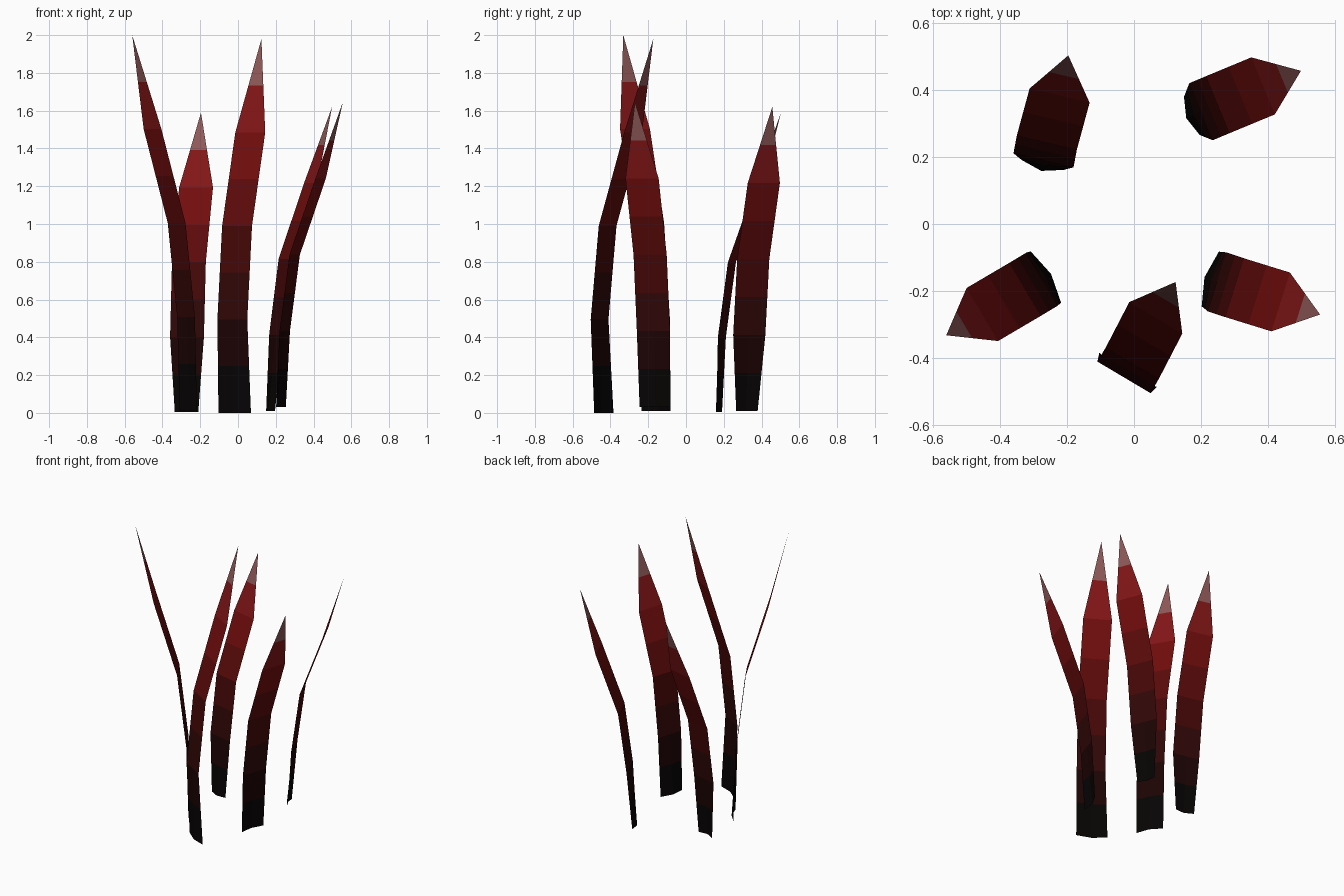
import bpy, bmesh
from mathutils import Vector

if "Cube" in bpy.data.objects:
    bpy.data.objects.remove(bpy.data.objects["Cube"])

# Colour ramp from dark root to red blade and pale tip, two bands per segment
BANDS = [(.002, .001, .001), (.012, .001, .001), (.03, .002, .002), (.06, .002, .002),
         (.11, .003, .003), (.17, .004, .004), (.23, .008, .009), (.28, .10, .10)]
mats = []
for i, c in enumerate(BANDS):
    m = bpy.data.materials.new(f"leaf_band_{i}")
    m.diffuse_color = (*c, 1)
    m.use_nodes = True
    m.node_tree.nodes["Principled BSDF"].inputs["Base Color"].default_value = m.diffuse_color
    mats.append(m)


def blade(name, across, z0, z1, root_width, mids, width=0.184):
    """Thin ribbon: mids are centre (x, y) at five equal heights, last is the tip."""
    w = Vector((*across, 0)).normalized()
    back = Vector((-w.y, w.x, 0))
    lean = Vector((*mids[4], 0)) - Vector((*mids[1], 0))
    if back.dot(lean) > 0:
        back = -back
    rings = []
    for i, (x, y) in enumerate(mids):
        c = Vector((x, y, z0 + (z1 - z0) * i / 4))
        h = (root_width, width, width, width, 0)[i] / 2
        mid = c + back * (0.018 if i == 0 else 0)   # root is slightly cupped
        rings.append((c - w * h, mid, c + w * h))
    # halfway rings carry the colour bands
    full = []
    for a, b in zip(rings, rings[1:]):
        full += [a, tuple(p.lerp(q, 0.5) for p, q in zip(a, b))]
    bm = bmesh.new()
    rows = [[bm.verts.new(p) for p in r] for r in full]
    tip = bm.verts.new(rings[4][1])
    for i, r in enumerate(rows):
        for k in (0, 1):
            if i < 7:
                n = rows[i + 1]
                f = bm.faces.new((r[k], r[k + 1], n[k + 1], n[k]))
            else:
                f = bm.faces.new((r[k], r[k + 1], tip))
            f.material_index = i
    bmesh.ops.recalc_face_normals(bm, faces=bm.faces)
    me = bpy.data.meshes.new(name)
    bm.to_mesh(me)
    bm.free()
    for m in mats:
        me.materials.append(m)
    ob = bpy.data.objects.new(name, me)
    bpy.context.collection.objects.link(ob)


# Five leaning blades
blade("blade_front_left", (.095, -.16), 0.01, 2.0, .178,
      [(-.263, -.158), (-.275, -.165), (-.325, -.195), (-.4525, -.27), (-.56, -.332)])
blade("blade_front_middle", (.16, -.095), 0.0, 1.98, .2,
      [(-.0175, -.435), (-.03, -.4575), (-.005, -.415), (.065, -.28), (.124, -.173)])
blade("blade_front_right", (.055, .175), 0.03, 1.645, .171,
      [(.2275, -.164), (.2475, -.1725), (.30, -.19), (.4375, -.2325), (.555, -.27)])
blade("blade_back_right", (.07, -.17), 0.01, 1.62, .123,
      [(.1725, .3225), (.20, .335), (.25, .356), (.385, .412), (.498, .457)])
blade("blade_back_left", (.178, -.042), 0.005, 1.59, .128,
      [(-.2725, .176), (-.27, .19), (-.26, .243), (-.222, .383), (-.196, .503)])
